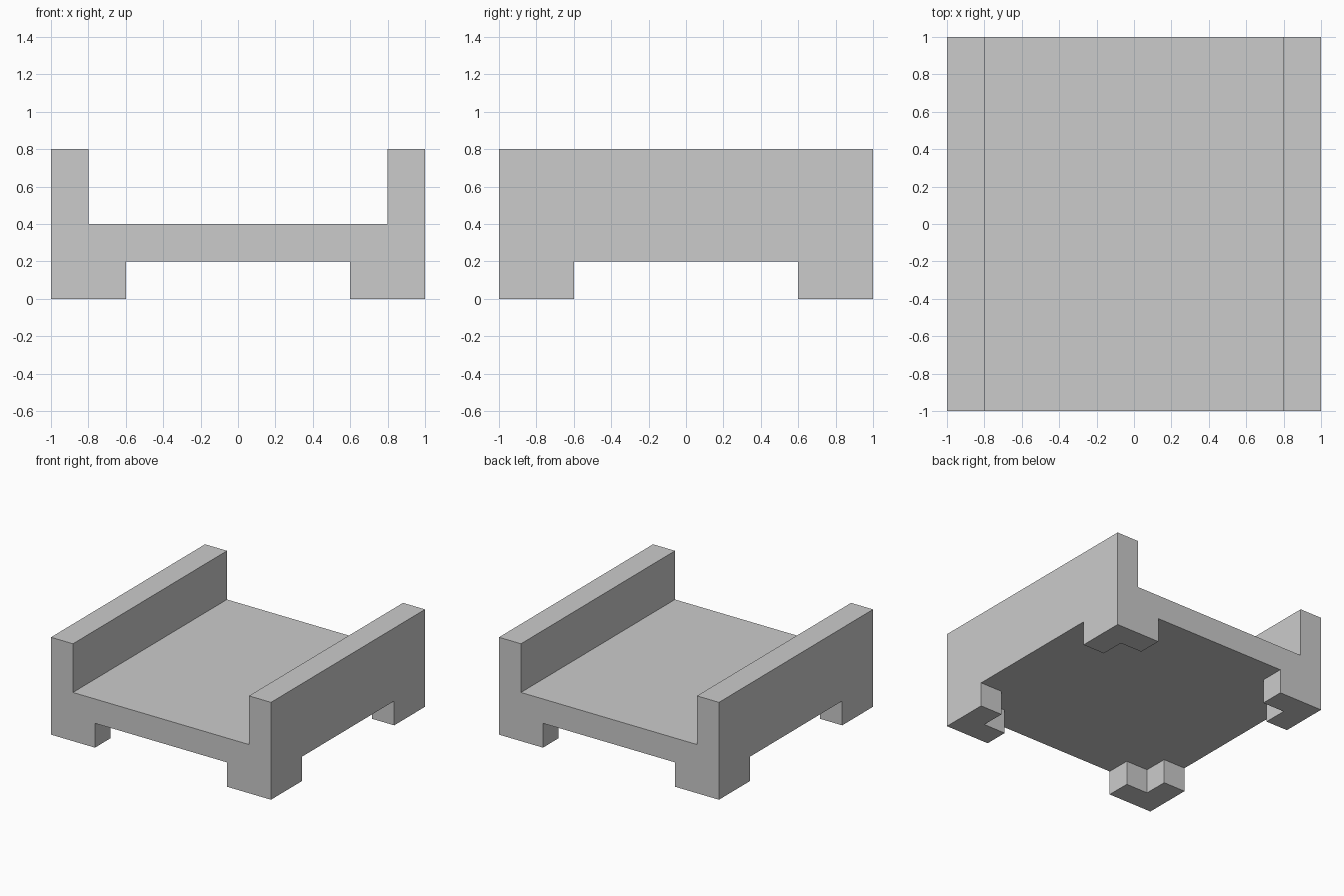
import bpy, bmesh
from mathutils import Vector, Matrix

if "Cube" in bpy.data.objects:
    bpy.data.objects.remove(bpy.data.objects["Cube"])


def prism(name, outline, offset):
    """Extrude a closed planar outline along offset into a solid."""
    bm = bmesh.new()
    base = bm.faces.new([bm.verts.new(p) for p in outline])
    top = bmesh.ops.extrude_face_region(bm, geom=[base], use_keep_orig=True)
    moved = [g for g in top["geom"] if isinstance(g, bmesh.types.BMVert)]
    bmesh.ops.translate(bm, verts=moved, vec=offset)
    bmesh.ops.recalc_face_normals(bm, faces=bm.faces[:])
    mesh = bpy.data.meshes.new(name)
    bm.to_mesh(mesh)
    bm.free()
    obj = bpy.data.objects.new(name, mesh)
    bpy.context.collection.objects.link(obj)
    return obj


# Tray body: U profile with two side walls, running front to back
half = [(1, 0), (1, 0.8), (0.8, 0.8), (0.8, 0.4)]
profile = half + [(-x, z) for x, z in reversed(half)]
tray = prism("tray_with_corner_feet", [(x, -1, z) for x, z in profile], (0, 2, 0))

# Underside clearance: stepped cross that leaves an L-shaped foot at each corner
corner = [(1.1, 0.6), (0.8, 0.6), (0.8, 0.8), (0.6, 0.8), (0.6, 1.1)]
turns = [Matrix(t) for t in (((1, 0), (0, 1)), ((0, -1), (1, 0)),
                             ((-1, 0), (0, -1)), ((0, 1), (-1, 0)))]
cross = [(*(t @ Vector(p)), -0.1) for t in turns for p in corner]
cutter = prism("underside_cutter", cross, (0, 0, 0.3))
cutter.hide_render = True
cutter.display_type = 'WIRE'

cut = tray.modifiers.new("underside", 'BOOLEAN')
cut.operation = 'DIFFERENCE'
cut.solver = 'EXACT'
cut.object = cutter
